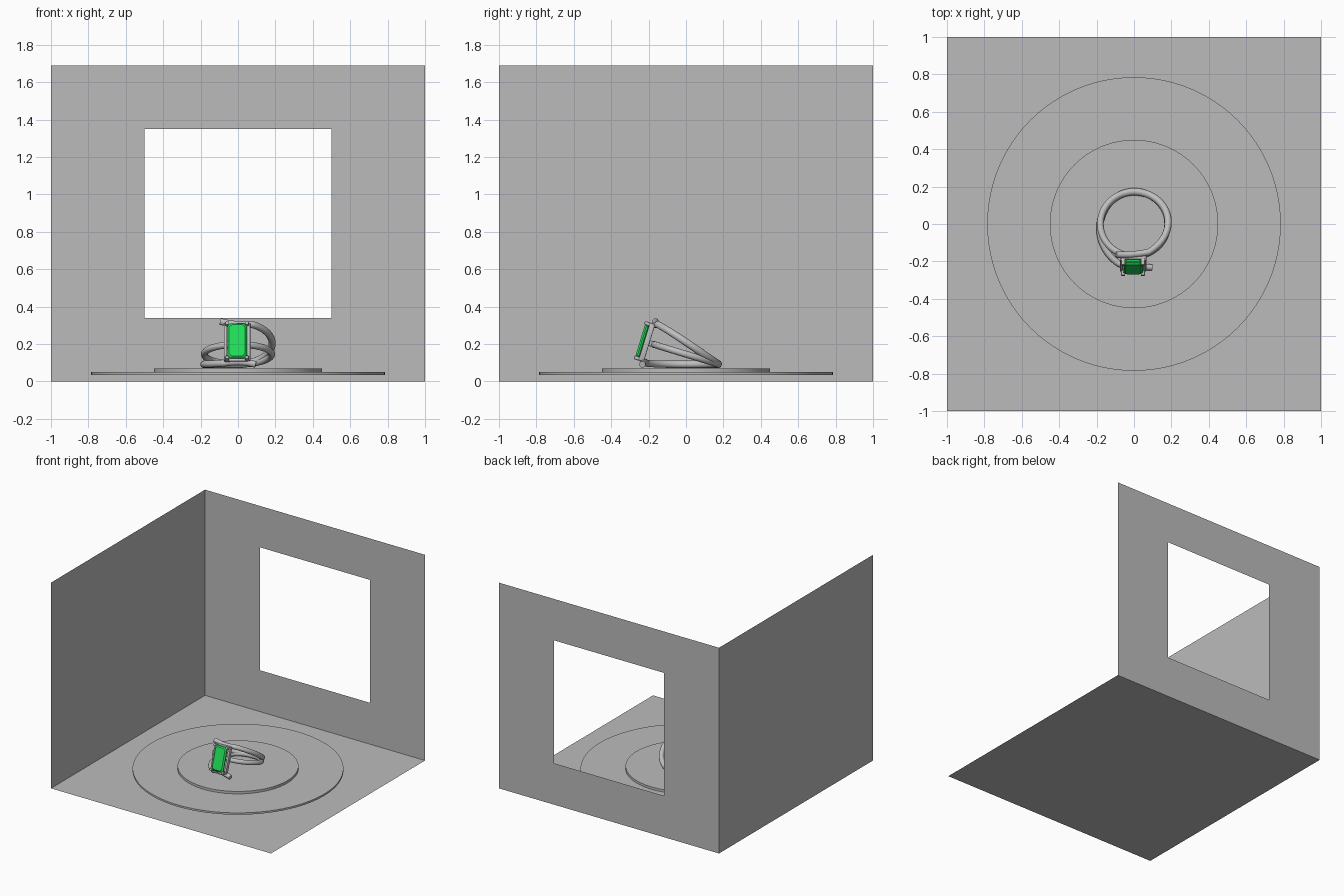
import bpy, bmesh, math
from mathutils import Matrix, Vector

if "Cube" in bpy.data.objects:
    bpy.data.objects.remove(bpy.data.objects["Cube"])


def material(name, rgb):
    m = bpy.data.materials.new(name)
    m.diffuse_color = (*rgb, 1)
    m.use_nodes = True
    m.node_tree.nodes["Principled BSDF"].inputs["Base Color"].default_value = m.diffuse_color
    return m


GREY = material("soft grey", (0.5, 0.5, 0.5))
METAL = material("ring silver", (0.52, 0.52, 0.52))
GREEN = material("gem green", (0.015, 0.72, 0.1))

# the ring leans back on its shank, with the gem side raised
TILT = Matrix.Translation((0, 0, 0.145)) @ Matrix.Rotation(math.radians(-17), 4, 'X')


def finish(name, bm, mat, matrix=None, smooth=None):
    bmesh.ops.recalc_face_normals(bm, faces=bm.faces)
    me = bpy.data.meshes.new(name)
    bm.to_mesh(me)
    bm.free()
    me.materials.append(mat)
    ob = bpy.data.objects.new(name, me)
    bpy.context.collection.objects.link(ob)
    if matrix:
        ob.matrix_world = matrix
    if smooth:
        bpy.ops.object.select_all(action='DESELECT')
        ob.select_set(True)
        bpy.context.view_layer.objects.active = ob
        bpy.ops.object.shade_smooth_by_angle(angle=math.radians(smooth))
    return ob


def sheet(name, us, vs, place, hole=None):
    """Flat sheet on a grid of lines, optionally missing one cell."""
    bm = bmesh.new()
    grid = [[bm.verts.new(place(u, v)) for v in vs] for u in us]
    for i in range(len(us) - 1):
        for j in range(len(vs) - 1):
            if (i, j) != hole:
                bm.faces.new((grid[i][j], grid[i + 1][j], grid[i + 1][j + 1], grid[i][j + 1]))
    return finish(name, bm, GREY)


def disc(name, radius, z0, z1):
    bm = bmesh.new()
    bmesh.ops.create_cone(bm, cap_ends=True, segments=96, radius1=radius, radius2=radius,
                          depth=z1 - z0, matrix=Matrix.Translation((0, 0, (z0 + z1) / 2)))
    return finish(name, bm, GREY, smooth=30)


def tube(name, points, rad, tall=1.0, closed=False, sides=16):
    """Sweep an oval section along a path; rad is a function of 0..1."""
    bm = bmesh.new()
    n = len(points)
    pts = [Vector(p) for p in points]
    rings = []
    for i, p in enumerate(pts):
        a = pts[(i - 1) % n] if closed or i else p
        b = pts[(i + 1) % n] if closed or i < n - 1 else p
        t = (b - a).normalized()
        side = t.cross(Vector((0, 0, 1))).normalized()
        up = side.cross(t)
        r = rad(i / (n - 1))
        rings.append([bm.verts.new(p + side * r * math.cos(k * math.tau / sides)
                                   + up * r * tall * math.sin(k * math.tau / sides))
                      for k in range(sides)])
    for i in range(n if closed else n - 1):
        A, B = rings[i], rings[(i + 1) % n]
        for k in range(sides):
            m = (k + 1) % sides
            bm.faces.new((A[k], A[m], B[m], B[k]))
    if not closed:
        bm.faces.new(rings[0])
        bm.faces.new(rings[-1])
    return finish(name, bm, METAL, TILT, 50)


def box(name, centre, size, mat=METAL, bevel=0.004):
    bm = bmesh.new()
    bmesh.ops.create_cube(bm, size=1, matrix=Matrix.Translation(centre) @ Matrix.Diagonal((*size, 1)))
    bmesh.ops.bevel(bm, geom=bm.edges[:], offset=bevel, segments=2, affect='EDGES', profile=0.5)
    return finish(name, bm, mat, TILT, 40)


# room: floor, left wall, back wall with a square window
H = 1.69
sheet("floor", (-1, 1), (-1, 1), lambda u, v: (u, v, 0))
sheet("left_wall", (-1, 1), (0, H), lambda u, v: (-1, u, v))
sheet("back_wall", (-1, -0.5, 0.5, 1), (0, 0.34, 1.35, H), lambda u, v: (u, 1, v), (1, 1))

# stepped display plinth
disc("lower_plinth", 0.785, 0.035, 0.05)
disc("upper_plinth", 0.45, 0.05, 0.07)

# plain inner band
R = 0.18
tube("ring_band", [(R * math.sin(a), R * math.cos(a), 0)
                   for a in (i * math.tau / 72 for i in range(72))],
     lambda t: 0.018, closed=True)

# two bypass arms: one sweeps above the gem, its half-turn twin below
for s, label in ((1, "upper_arm"), (-1, "lower_arm")):
    path = []
    for i in range(41):
        a = math.radians(158) * i / 40
        f = i / 40
        rr = R + 0.026 * f ** 4
        path.append((s * rr * math.sin(a), rr * math.cos(a), s * 0.112 * (1 - math.cos(a)) / 2))
    x0, y0, z0 = path[-1]
    for i in range(1, 17):
        f = i / 16
        path.append((x0 + (-s * 0.095 - x0) * f, y0 - 0.016 * math.sin(f * math.pi / 2),
                     z0 + s * (0.012 * f * f - 0.006 * math.sin(f * math.pi))))
    tube(label, path, lambda t: 0.02 - 0.003 * t, tall=1.05)

# gem: step-cut block with clipped corners, narrowing towards front and back
GX = -0.005
bm = bmesh.new()
layers = []
for y, w, h in ((-0.215, 0.030, 0.072), (-0.238, 0.052, 0.097),
                (-0.246, 0.052, 0.097), (-0.256, 0.042, 0.087)):
    c = 0.014
    outline = [(w, h - c), (w - c, h), (c - w, h), (-w, h - c),
               (-w, c - h), (c - w, -h), (w - c, -h), (w, c - h)]
    layers.append([bm.verts.new((GX + x, y, z)) for x, z in outline])
for A, B in zip(layers, layers[1:]):
    for k in range(8):
        m = (k + 1) % 8
        bm.faces.new((A[k], A[m], B[m], B[k]))
bm.faces.new(layers[0])
bm.faces.new(layers[-1])
finish("gem", bm, GREEN, TILT)

# setting: side rails, cross rails, corner claws and struts to the band
for s, tag in ((-1, "left"), (1, "right")):
    box(f"{tag}_rail", (GX + s * 0.062, -0.219, 0), (0.018, 0.03, 0.21))
    box(f"{tag}_strut", (GX + s * 0.045, -0.192, 0), (0.014, 0.04, 0.03))
    for v, end in ((-1, "lower"), (1, "upper")):
        box(f"{tag}_{end}_claw", (GX + s * 0.053, -0.238, v * 0.096), (0.022, 0.046, 0.02), bevel=0.006)
for v, end in ((-1, "lower"), (1, "upper")):
    box(f"{end}_cross_rail", (GX, -0.215, v * 0.1), (0.13, 0.026, 0.014))
